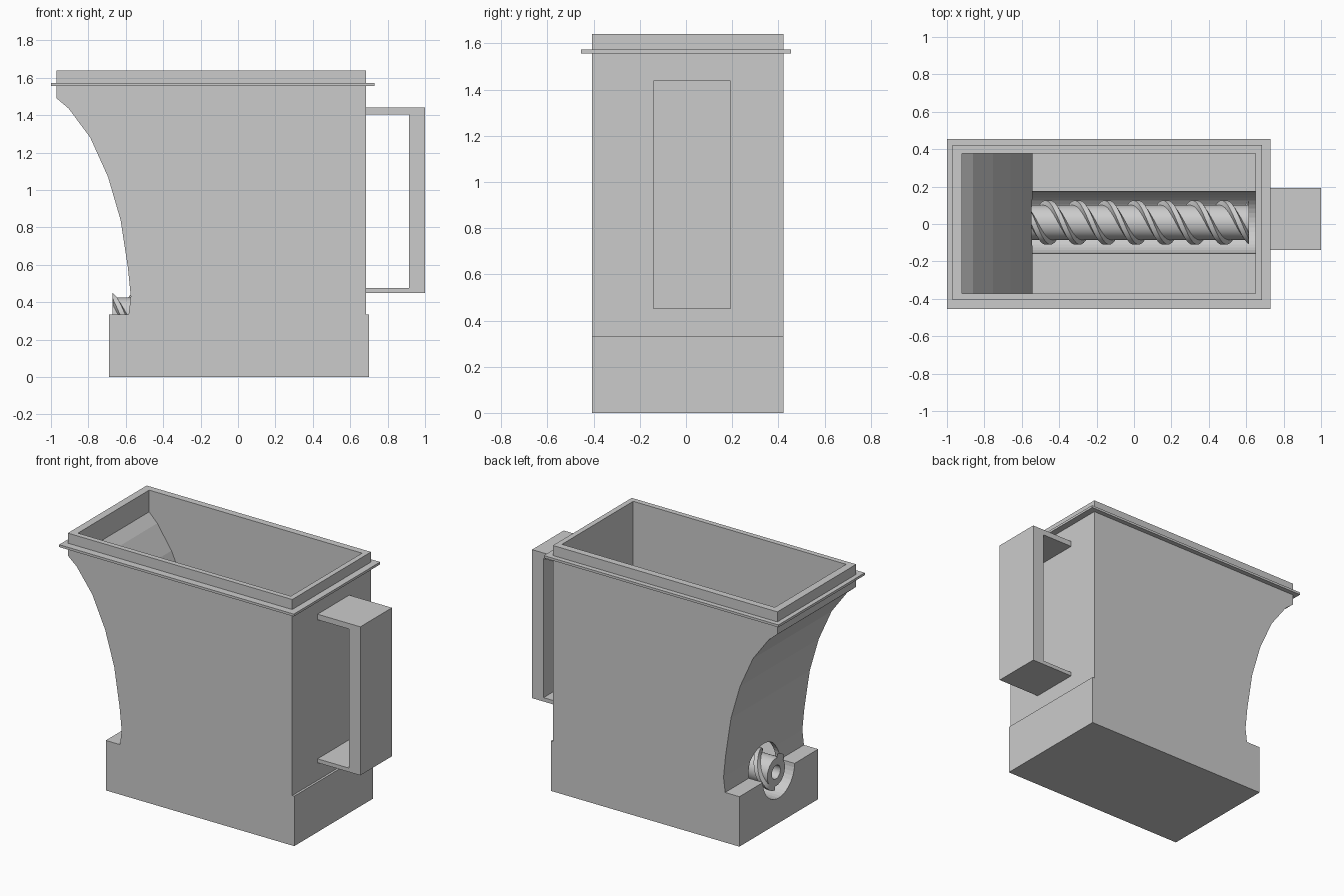
import bpy, bmesh, math

if "Cube" in bpy.data.objects:
    bpy.data.objects.remove(bpy.data.objects["Cube"])

YC = 0.008            # centre line of body and screw
AXIS_Z = 0.333        # height of the screw axis


def make_object(name, bm):
    bmesh.ops.recalc_face_normals(bm, faces=bm.faces)
    me = bpy.data.meshes.new(name)
    bm.to_mesh(me)
    bm.free()
    ob = bpy.data.objects.new(name, me)
    bpy.context.collection.objects.link(ob)
    return ob


def prism_y(name, profile, y0, y1):
    """Extrude an (x, z) outline from y0 to y1."""
    bm = bmesh.new()
    face = bm.faces.new([bm.verts.new((x, y0, z)) for x, z in profile])
    ext = bmesh.ops.extrude_face_region(bm, geom=[face])
    verts = [g for g in ext["geom"] if isinstance(g, bmesh.types.BMVert)]
    bmesh.ops.translate(bm, verts=verts, vec=(0, y1 - y0, 0))
    return make_object(name, bm)


def box(name, x0, x1, y0, y1, z0, z1):
    return prism_y(name, [(x0, z0), (x1, z0), (x1, z1), (x0, z1)], y0, y1)


def lathe_x(name, profile, segs):
    """Revolve a closed (x, radius) loop about the screw axis; radius 0 is a pole."""
    bm = bmesh.new()
    rings = []
    for x, r in profile:
        n = segs if r > 0 else 1
        rings.append([bm.verts.new((x, YC + r * math.cos(2 * math.pi * i / segs),
                                    AXIS_Z + r * math.sin(2 * math.pi * i / segs)))
                      for i in range(n)])
    for a, b in zip(rings, rings[1:]):
        for i in range(segs):
            j = (i + 1) % segs
            quad = [a[i % len(a)], a[j % len(a)], b[j % len(b)], b[i % len(b)]]
            bm.faces.new(list(dict.fromkeys(quad)))
    return make_object(name, bm)


def cut(ob, cutter):
    cutter.hide_render = True
    mod = ob.modifiers.new("cut", "BOOLEAN")
    mod.operation = "DIFFERENCE"
    mod.solver = "EXACT"
    mod.object = cutter
    bpy.context.view_layer.objects.active = ob
    bpy.ops.object.modifier_apply(modifier=mod.name)
    bpy.data.objects.remove(cutter)


def smooth(ob):
    bpy.ops.object.select_all(action="DESELECT")
    ob.select_set(True)
    bpy.context.view_layer.objects.active = ob
    bpy.ops.object.shade_smooth_by_angle(angle=math.radians(30))


# Hopper with base: one outline with a concave faceted front wall
outer = [(-0.69, 0), (0.70, 0), (0.70, 0.333), (0.685, 0.333), (0.685, 1.64), (-0.97, 1.64),
         (-0.97, 1.49), (-0.905, 1.435), (-0.79, 1.28), (-0.695, 1.07), (-0.628, 0.84),
         (-0.588, 0.58), (-0.573, 0.43), (-0.585, 0.333), (-0.69, 0.333)]
hopper = prism_y("hopper", outer, -0.407, 0.423)

# Inner cavity
inner = [(-0.55, 0.336), (0.65, 0.336), (0.65, 1.75), (-0.92, 1.75), (-0.92, 1.495),
         (-0.86, 1.435), (-0.755, 1.28), (-0.66, 1.07), (-0.595, 0.84), (-0.555, 0.58),
         (-0.543, 0.43)]
cut(hopper, prism_y("cavity_cutter", inner, -0.372, 0.378))

# Round trough running out through the front wall
R = 0.166
cut(hopper, lathe_x("trough_cutter", [(-0.8, 0), (-0.8, R), (0.65, R), (0.65, 0)], 40))

# Thin flange around the rim
flange = box("rim_flange", -1.0, 0.73, -0.455, 0.455, 1.557, 1.573)
cut(flange, box("flange_cutter", -0.955, 0.67, -0.392, 0.408, 1.5, 1.6))

# Handle: C-shaped bracket
handle = [(0.68, 0.45), (1.0, 0.45), (1.0, 1.44), (0.68, 1.44), (0.68, 1.403),
          (0.915, 1.403), (0.915, 0.476), (0.68, 0.476)]
prism_y("handle", handle, -0.14, 0.193)

# Screw core with a socket in its front end
X0, X1 = -0.67, 0.615
core = lathe_x("screw_core", [(X0 + 0.06, 0), (X0 + 0.06, 0.045), (X0, 0.045), (X0, 0.093),
                              (X1, 0.093), (X1, 0)], 32)
smooth(core)

# Two-start helical flights
LEAD, STEPS = 0.314, 130
section = [(-0.026, 0.088), (-0.014, 0.118), (0.014, 0.118), (0.026, 0.088)]
for start in range(2):
    bm = bmesh.new()
    rows = []
    for s in range(STEPS + 1):
        xc = X0 - 0.02 + (X1 - X0 + 0.04) * s / STEPS
        t = 2 * math.pi * (xc + 0.46) / LEAD + start * math.pi
        rows.append([bm.verts.new((min(max(xc + dx, X0), X1), YC + r * math.cos(t),
                                   AXIS_Z + r * math.sin(t))) for dx, r in section])
    for a, b in zip(rows, rows[1:]):
        for i in range(4):
            j = (i + 1) % 4
            bm.faces.new((a[i], a[j], b[j], b[i]))
    bm.faces.new(rows[0])
    bm.faces.new(rows[-1])
    smooth(make_object(f"screw_flight_{start + 1}", bm))
